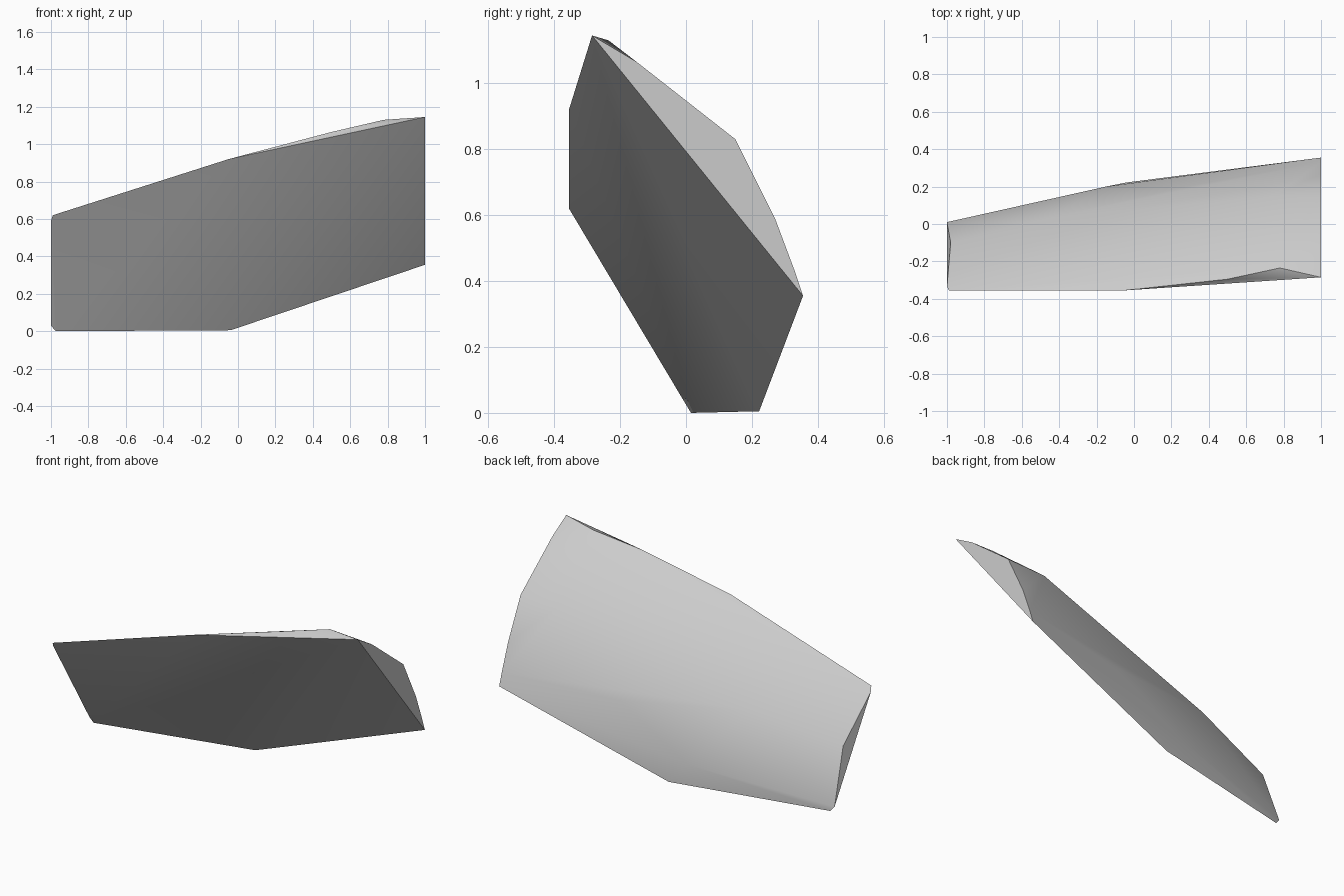
import bpy
import bmesh
import math

cube = bpy.data.objects.get("Cube")
if cube:
    bpy.data.objects.remove(cube, do_unlink=True)

# Pale stone material
stone = bpy.data.materials.new("pale_grey_stone")
stone.use_nodes = True
colour = (0.6, 0.6, 0.6, 1)
stone.diffuse_color = colour
stone.node_tree.nodes["Principled BSDF"].inputs["Base Color"].default_value = colour

# Flat cut side, with tiny chips at the lower corners
cut_outline = [
    (-0.99, -0.355, 0.62), (-0.05, -0.355, 0.92), (1, -0.285, 1.145),
    (1, 0.355, 0.355), (-0.04, 0.222, 0.005), (-0.975, 0.015, 0),
    (-1, 0.01, 0.03), (-1, -0.335, 0.59),
]
# Upper rim and the two broken ends
rim = [
    (0.5, -0.295, 1.065), (0.78, -0.235, 1.13), (1, -0.15, 1.065),
    (1, 0.15, 0.83), (1, 0.27, 0.59), (1, 0.33, 0.43),
    (-0.98, -0.1, 0.35),
]
# Gentle bulge of the rough back
bulge = [
    (0.75, 0.15, 0.82), (0.3, 0.07, 0.72), (-0.45, 0.035, 0.475),
    (0.3, 0.205, 0.4), (-0.15, 0.2, 0.13), (0.3, -0.13, 0.88),
]

# Stone shard: convex body wrapped round the corners
bm = bmesh.new()
for point in cut_outline + rim + bulge:
    bm.verts.new(point)
hull = bmesh.ops.convex_hull(bm, input=bm.verts)
loose = [v for v in bm.verts if not v.link_faces]
bmesh.ops.delete(bm, geom=loose, context="VERTS")
bmesh.ops.recalc_face_normals(bm, faces=bm.faces)

mesh = bpy.data.meshes.new("stone_shard")
bm.to_mesh(mesh)
bm.free()
mesh.materials.append(stone)
shard = bpy.data.objects.new("stone_shard", mesh)
bpy.context.collection.objects.link(shard)

# Smooth back, crisp broken edges
bpy.context.view_layer.objects.active = shard
shard.select_set(True)
bpy.ops.object.shade_smooth_by_angle(angle=math.radians(35))
